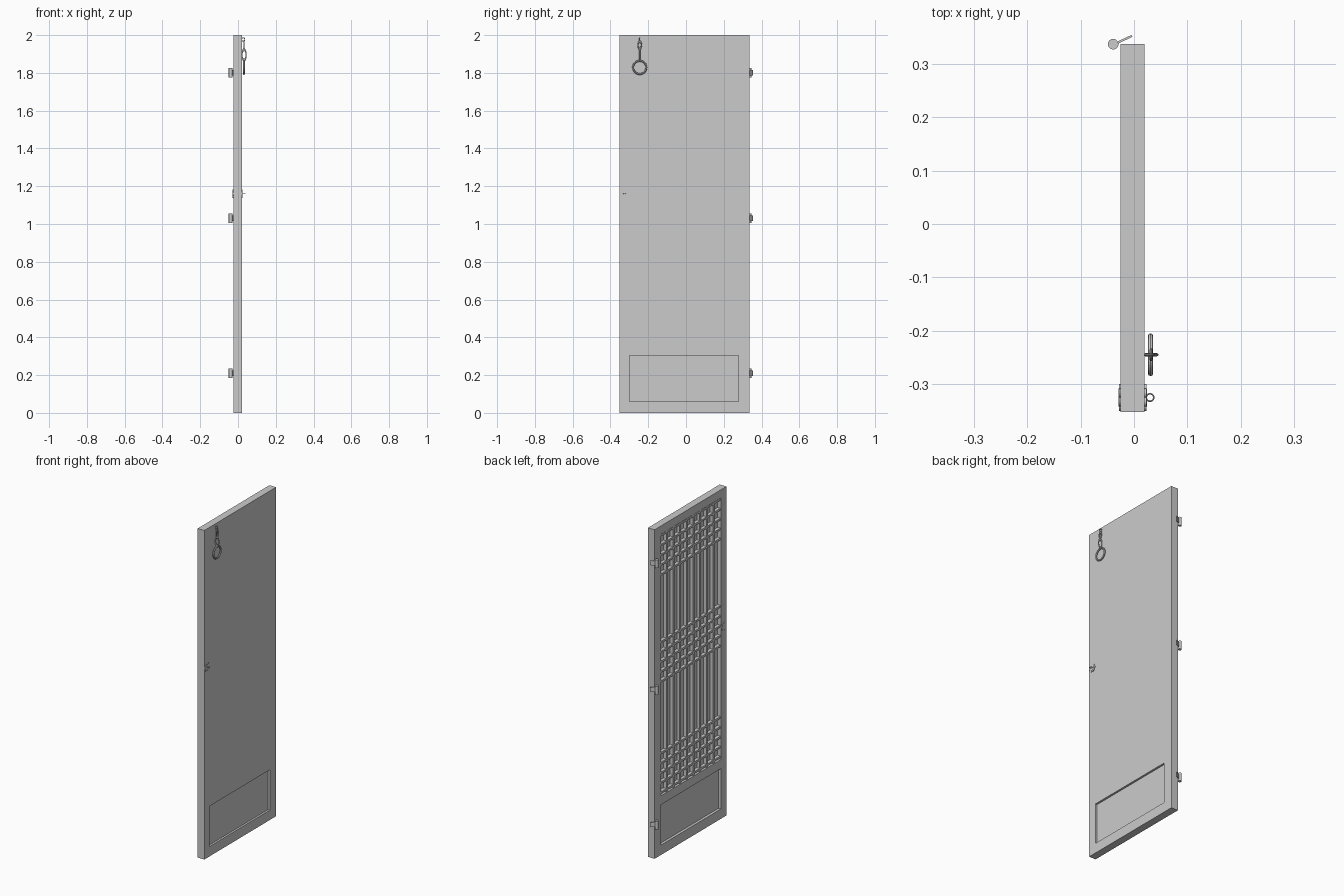
import bpy, math
from mathutils import Vector

cube = bpy.data.objects.get("Cube")
if cube:
    bpy.data.objects.remove(cube, do_unlink=True)

grey = bpy.data.materials.new("plain_grey")
grey.use_nodes = True
COLOUR = (0.6, 0.6, 0.6, 1)
grey.diffuse_color = COLOUR
grey.node_tree.nodes["Principled BSDF"].inputs["Base Color"].default_value = COLOUR

# Door extents
X0, X1 = -0.025, 0.02
Y0, Y1 = -0.352, 0.337
OPEN_Y0, OPEN_Y1 = -0.3, 0.277
LATTICE_Z0, LATTICE_Z1 = 0.36, 1.95
BACKING_X = -0.002


def finish(name, smooth=False):
    ob = bpy.context.object
    ob.name = ob.data.name = name
    ob.data.materials.clear()
    ob.data.materials.append(grey)
    if smooth:
        bpy.ops.object.shade_smooth_by_angle(angle=math.radians(40))
    return ob


def box(name, low, high):
    low, high = Vector(low), Vector(high)
    bpy.ops.mesh.primitive_cube_add(size=1, location=(low + high) / 2)
    bpy.context.object.scale = high - low
    bpy.ops.object.transform_apply(location=False, rotation=False)
    return finish(name)


def cylinder(name, radius, depth, centre, rotation=(0, 0, 0)):
    bpy.ops.mesh.primitive_cylinder_add(vertices=16, radius=radius, depth=depth,
                                        location=centre, rotation=rotation)
    return finish(name, True)


def ring(name, centre, major, minor, facing="x", stretch=1):
    """Torus standing upright, its axis along x or y, stretched along z."""
    turn = (0, math.pi / 2, 0) if facing == "x" else (math.pi / 2, 0, 0)
    bpy.ops.mesh.primitive_torus_add(major_radius=major, minor_radius=minor,
                                     major_segments=28, minor_segments=8,
                                     location=centre, rotation=turn)
    bpy.ops.object.transform_apply(location=False, rotation=True)
    bpy.context.object.scale.z = stretch
    return finish(name, True)


def cut(target, low, high):
    cutter = box("cutter", low, high)
    mod = target.modifiers.new("cut", "BOOLEAN")
    mod.operation, mod.solver, mod.object = "DIFFERENCE", "EXACT", cutter
    bpy.context.view_layer.objects.active = target
    bpy.ops.object.modifier_apply(modifier=mod.name)
    bpy.data.objects.remove(cutter, do_unlink=True)


# Door leaf with the lattice opening and the sunk panel on both faces
leaf = box("door_leaf", (X0, Y0, 0), (X1, Y1, 2))
cut(leaf, (-0.1, OPEN_Y0, LATTICE_Z0), (BACKING_X, OPEN_Y1, LATTICE_Z1))
cut(leaf, (-0.1, OPEN_Y0, 0.06), (-0.009, OPEN_Y1, 0.305))
cut(leaf, (0.008, OPEN_Y0, 0.06), (0.1, OPEN_Y1, 0.305))

# Vertical lattice bars
BARS = 8
HALF = 0.006
for i in range(BARS):
    y = OPEN_Y0 + (OPEN_Y1 - OPEN_Y0) * (i + 1) / (BARS + 1)
    box("vertical_bar", (X0 + 0.004, y - HALF, LATTICE_Z0),
        (BACKING_X, y + HALF, LATTICE_Z1))

# Three bands of horizontal lattice bars
for band_start in (0.375, 1.05, 1.70):
    for i in range(5):
        z = band_start + i * 0.06
        box("horizontal_bar", (X0 + 0.003, OPEN_Y0, z - HALF),
            (BACKING_X, OPEN_Y1, z + HALF))

# Hinges: pin and slanted strap
for z in (1.8, 1.03, 0.21):
    cylinder("hinge_pin", 0.01, 0.05, (-0.039, Y1, z))
    strap = box("hinge_strap", (-0.02, -0.002, -0.014), (0.02, 0.002, 0.014))
    strap.location = (-0.022, 0.344, z)
    strap.rotation_euler.z = math.radians(25)

# Flower-shaped plates on both faces, with a pull loop
HANDLE_Y, HANDLE_Z = -0.325, 1.16
for x in (X0, X1):
    for i in range(6):
        angle = i * math.pi / 3
        cylinder("plate_petal", 0.009, 0.007,
                 (x, HANDLE_Y + 0.016 * math.cos(angle),
                  HANDLE_Z + 0.016 * math.sin(angle)), (0, math.pi / 2, 0))
    cylinder("plate_centre", 0.017, 0.008, (x, HANDLE_Y, HANDLE_Z), (0, math.pi / 2, 0))
bpy.ops.mesh.primitive_torus_add(major_radius=0.007, minor_radius=0.0015,
                                 major_segments=20, minor_segments=8,
                                 location=(0.03, HANDLE_Y, HANDLE_Z))
finish("pull_loop", True)

# Hanging ring on a short chain
CHAIN_Y = -0.245
ring("chain_staple", (0.027, CHAIN_Y, 1.977), 0.009, 0.0025, "y")
ring("upper_link", (0.032, CHAIN_Y, 1.947), 0.009, 0.003, "x", 2.1)
ring("lower_link", (0.032, CHAIN_Y, 1.895), 0.011, 0.003, "y", 2.5)
ring("pull_ring", (0.031, CHAIN_Y, 1.829), 0.035, 0.005)
